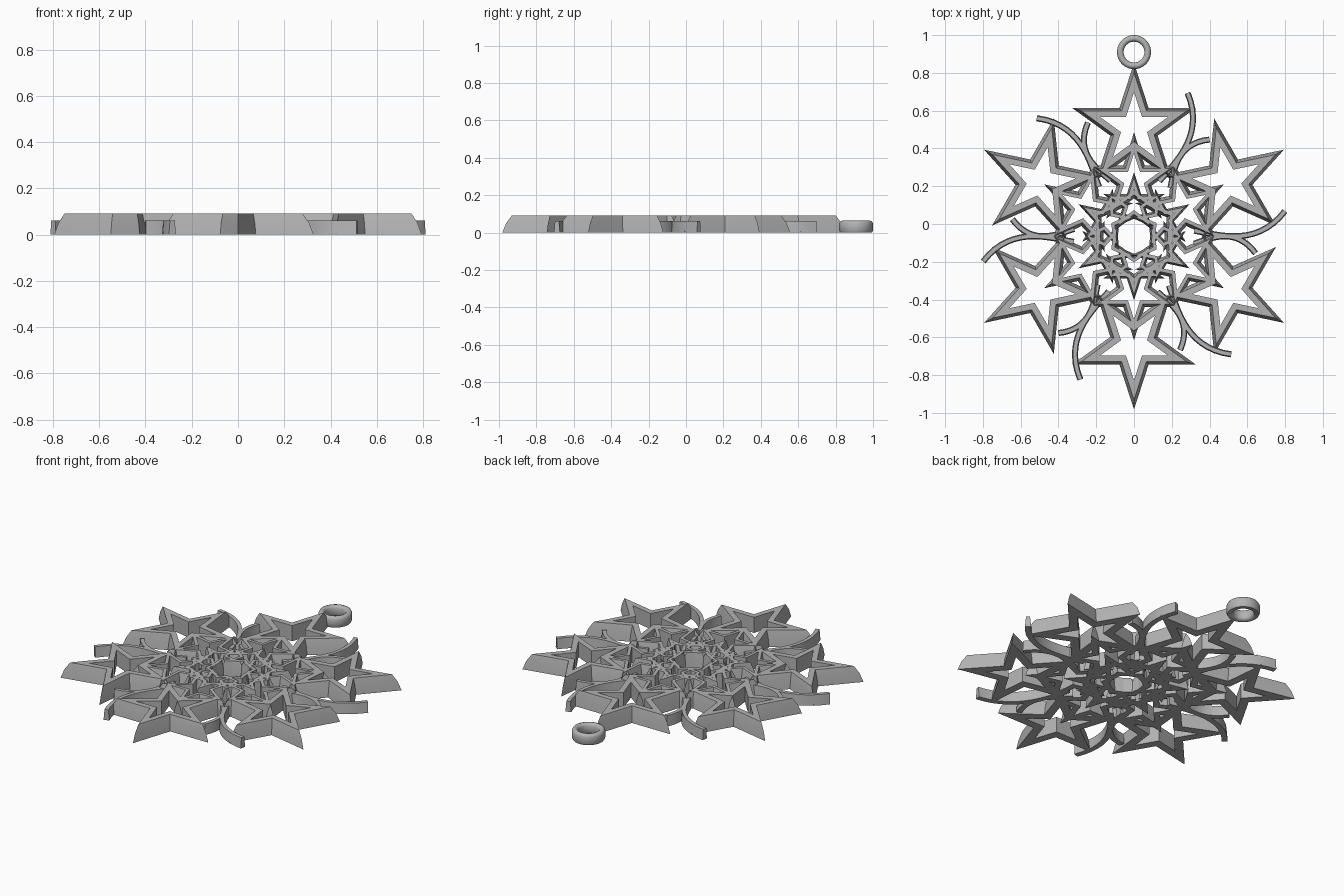
import bpy, bmesh
from math import sin, cos, pi, radians

if "Cube" in bpy.data.objects:
    bpy.data.objects.remove(bpy.data.objects["Cube"])

CENTRE_Y = -0.065

grey = bpy.data.materials.new("plain grey")
colour = (0.45, 0.45, 0.45, 1)
grey.use_nodes = True
grey.diffuse_color = colour
grey.node_tree.nodes["Principled BSDF"].inputs["Base Color"].default_value = colour


def finish(name, bm, angle=30):
    bmesh.ops.recalc_face_normals(bm, faces=bm.faces)
    mesh = bpy.data.meshes.new(name)
    bm.to_mesh(mesh)
    bm.free()
    mesh.materials.append(grey)
    obj = bpy.data.objects.new(name, mesh)
    bpy.context.collection.objects.link(obj)
    bpy.ops.object.select_all(action='DESELECT')
    obj.select_set(True)
    bpy.context.view_layer.objects.active = obj
    bpy.ops.object.shade_smooth_by_angle(angle=radians(angle))
    return obj


def bridge(bm, loops, close_rows):
    """Join vertex loops of equal length with quads."""
    rows = len(loops) if close_rows else len(loops) - 1
    for i in range(rows):
        a, b = loops[i], loops[(i + 1) % len(loops)]
        n = len(a)
        for k in range(n):
            bm.faces.new((a[k], a[(k + 1) % n], b[(k + 1) % n], b[k]))


def star_outline(radius, distance, direction):
    """Five-pointed outline with its tip pointing away from the middle."""
    points = []
    for k in range(10):
        r = radius if k % 2 == 0 else radius * 0.382
        a = direction + k * pi / 5
        points.append((r * cos(a), r * sin(a)))
    return points, distance * cos(direction), CENTRE_Y + distance * sin(direction)


def star_frame(name, radius, distance, direction, top, hole, height=0.092):
    points, cx, cy = star_outline(radius, distance, direction)
    # Sloping outer wall, flat top, upright inner wall, flat base
    section = [(1, 0), (1 - (1 - top) * 0.4, height * 0.55), (top, height),
               (hole, height), (hole, 0)]
    bm = bmesh.new()
    loops = [[bm.verts.new((cx + x * s, cy + y * s, z)) for x, y in points]
             for s, z in section]
    bridge(bm, loops, True)
    finish(name, bm)


def tendril(name, start, end, bow_at, swing, direction, height=0.062):
    """Curved blade that bends sideways as it leaves the middle."""
    bm = bmesh.new()
    steps = 14
    path = []
    for i in range(steps + 1):
        r = start + (end - start) * i / steps
        a = direction + radians(swing) * ((r - bow_at) / (end - bow_at)) ** 2
        path.append((r * cos(a), CENTRE_Y + r * sin(a)))
    loops = []
    for i, (x, y) in enumerate(path):
        x0, y0 = path[max(i - 1, 0)]
        x1, y1 = path[min(i + 1, steps)]
        length = ((x1 - x0) ** 2 + (y1 - y0) ** 2) ** 0.5
        nx, ny = (y0 - y1) / length, (x1 - x0) / length
        loops.append([bm.verts.new((x + nx * w, y + ny * w, z)) for w, z in
                      ((-0.016, 0), (0.016, 0), (0.011, height), (-0.011, height))])
    bridge(bm, loops, False)
    bm.faces.new(loops[0])
    bm.faces.new(loops[-1])
    finish(name, bm)


# Three rings of overlapping stars, and the blades between them
for i in range(6):
    axis = pi / 2 + i * pi / 3
    gap = i * pi / 3
    star_frame(f"outer_star_{i + 1}", 0.344, 0.573, axis, 0.85, 0.55)
    star_frame(f"middle_star_{i + 1}", 0.253, 0.297, axis, 0.8, 0.56)
    star_frame(f"inner_star_{i + 1}", 0.17, 0.17, axis, 0.82, 0.48)
    tendril(f"long_blade_{i + 1}", 0.32, 0.81, 0.53, 9.5, gap)
    tendril(f"short_blade_{i + 1}", 0.32, 0.65, 0.48, -8, gap)

# Hanging loop with rounded edges
bm = bmesh.new()
section = [(0.084, 0), (0.09, 0.012), (0.09, 0.048), (0.084, 0.06), (0.073, 0.064),
           (0.062, 0.06), (0.055, 0.048), (0.055, 0.012), (0.062, 0)]
segments = 40
loops = [[bm.verts.new((r * cos(2 * pi * k / segments),
                        0.91 + r * sin(2 * pi * k / segments), z))
          for k in range(segments)] for r, z in section]
bridge(bm, loops, True)
finish("hanging_loop", bm, 60)
